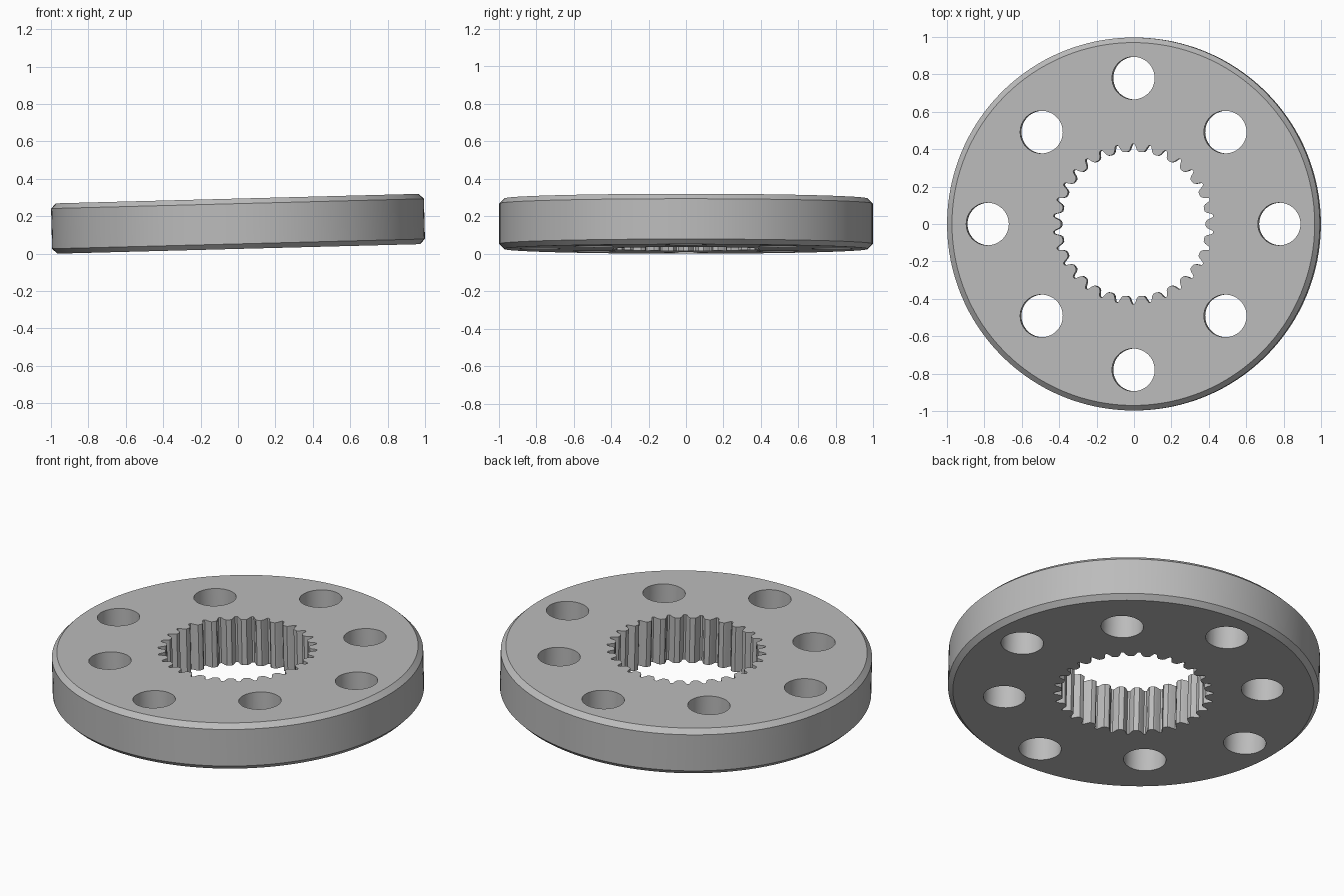
import bpy, bmesh, math
from math import cos, sin, pi, radians

cube = bpy.data.objects.get("Cube")
if cube:
    bpy.data.objects.remove(cube)

RADIUS, THICK, CHAMFER = 0.997, 0.269, 0.027
TEETH, ROOT, TIP = 30, 0.428, 0.386
TILT = radians(1.5)

steel = bpy.data.materials.new("steel_grey")
steel.use_nodes = True
steel.diffuse_color = (0.5, 0.5, 0.5, 1)
steel.node_tree.nodes["Principled BSDF"].inputs["Base Color"].default_value = (0.5, 0.5, 0.5, 1)


def polar(r, a):
    return r * cos(a), r * sin(a)


def circle(r, n, cx=0, cy=0):
    return [(cx + r * cos(2 * pi * i / n), cy + r * sin(2 * pi * i / n)) for i in range(n)]


def make_stack(name, layers):
    """Solid made from matching outlines, each a (points, z) pair."""
    bm = bmesh.new()
    rings = [[bm.verts.new((x, y, z)) for x, y in pts] for pts, z in layers]
    n = len(rings[0])
    for low, high in zip(rings, rings[1:]):
        for i in range(n):
            j = (i + 1) % n
            bm.faces.new((low[i], low[j], high[j], high[i]))
    bm.faces.new(rings[0][::-1])
    bm.faces.new(rings[-1])
    mesh = bpy.data.meshes.new(name)
    bm.to_mesh(mesh)
    bm.free()
    mesh.materials.append(steel)
    obj = bpy.data.objects.new(name, mesh)
    bpy.context.collection.objects.link(obj)
    return obj


# Disc with chamfered rims
h = THICK / 2
outer, inner = circle(RADIUS, 128), circle(RADIUS - CHAMFER, 128)
disc = make_stack("splined_disc", [(inner, -h), (outer, CHAMFER - h), (outer, h - CHAMFER), (inner, h)])

# Splined bore: narrow grooves between broad teeth
pitch = 2 * pi / TEETH
groove = [(-0.5, TIP), (-0.33, TIP + 0.002), (-0.22, TIP + 0.012), (-0.12, ROOT - 0.008),
          (-0.06, ROOT), (0.06, ROOT), (0.12, ROOT - 0.008), (0.22, TIP + 0.012), (0.33, TIP + 0.002)]
bore = [polar(r, pi / 2 + (k + f) * pitch) for k in range(TEETH) for f, r in groove]
cutters = [make_stack("bore_cutter", [(bore, -1), (bore, 1)])]

# Eight bolt holes, the diagonal ones set closer in
for k in range(8):
    x, y = polar(0.695 if k % 2 else 0.78, k * pi / 4)
    hole = circle(0.114, 48, x, y)
    cutters.append(make_stack("hole_cutter", [(hole, -1), (hole, 1)]))

for cutter in cutters:
    cutter.hide_render = True
    cut = disc.modifiers.new("cut", 'BOOLEAN')
    cut.operation, cut.solver, cut.object = 'DIFFERENCE', 'EXACT', cutter

# Apply the cuts and remove the cutters
bpy.context.view_layer.update()
result = bpy.data.meshes.new_from_object(disc.evaluated_get(bpy.context.evaluated_depsgraph_get()))
disc.modifiers.clear()
disc.data = result
for cutter in cutters:
    bpy.data.objects.remove(cutter)

# Smooth the round walls and tilt the disc so its left side sits higher
bpy.ops.object.select_all(action='DESELECT')
disc.select_set(True)
bpy.context.view_layer.objects.active = disc
bpy.ops.object.shade_smooth_by_angle(angle=radians(25))
disc.rotation_euler.y = -TILT
disc.location.z = h * cos(TILT) + (RADIUS - CHAMFER) * sin(TILT)
